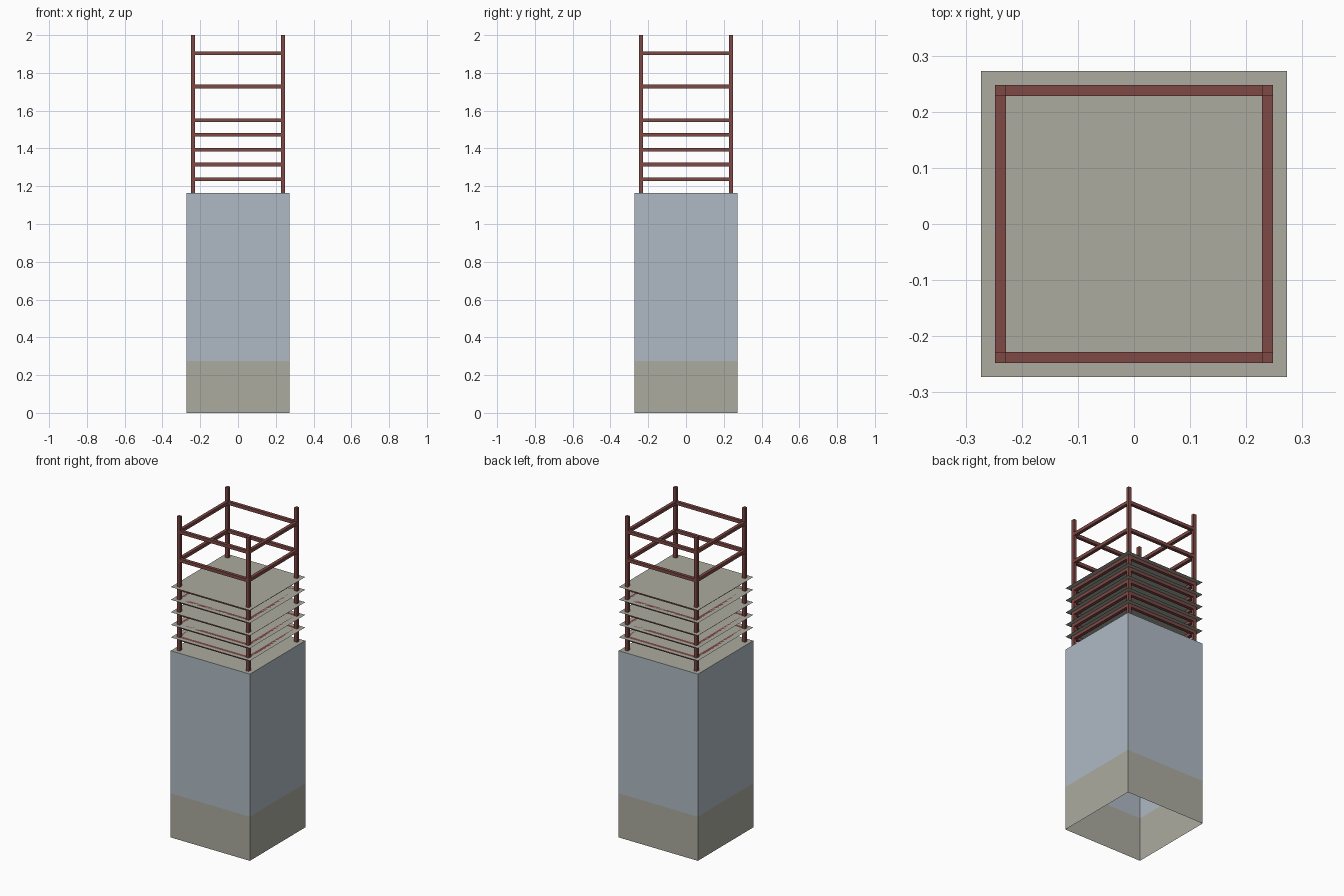
import bpy, bmesh

if "Cube" in bpy.data.objects:
    bpy.data.objects.remove(bpy.data.objects["Cube"])


def material(name, rgb):
    m = bpy.data.materials.new(name)
    m.diffuse_color = (*rgb, 1)
    m.use_nodes = True
    m.node_tree.nodes["Principled BSDF"].inputs["Base Color"].default_value = m.diffuse_color
    return m


STONE = material("warm grey stone", (0.41, 0.41, 0.35))
BLUE = material("pale blue grey", (0.43, 0.49, 0.55))
RED = material("rust red", (0.205, 0.066, 0.060))

HALF = 0.273      # half width of the tower body and slabs
POST = 0.238      # distance of the frame centre lines from the axis
T = 0.02          # frame thickness
BODY_TOP = 1.164


def finish(name, bm, *mats):
    me = bpy.data.meshes.new(name)
    bm.to_mesh(me)
    bm.free()
    for m in mats:
        me.materials.append(m)
    ob = bpy.data.objects.new(name, me)
    bpy.context.collection.objects.link(ob)
    return ob


def square(bm, z):
    return [bm.verts.new((x * HALF, y * HALF, z))
            for x, y in ((-1, -1), (1, -1), (1, 1), (-1, 1))]


def box(name, centre, size):
    bm = bmesh.new()
    bmesh.ops.create_cube(bm, size=1)
    bmesh.ops.scale(bm, vec=size, verts=bm.verts)
    bmesh.ops.translate(bm, vec=centre, verts=bm.verts)
    return finish(name, bm, RED)


# Tower shell: open underneath, stone base band, blue walls, stone roof
bm = bmesh.new()
rings = [square(bm, z) for z in (0, 0.275, BODY_TOP)]
for level in range(2):
    lo, hi = rings[level], rings[level + 1]
    for i in range(4):
        j = (i + 1) % 4
        bm.faces.new((lo[i], lo[j], hi[j], hi[i])).material_index = level
bm.faces.new(rings[-1]).material_index = 0
finish("tower_body", bm, STONE, BLUE)

# Thin floor slabs
for n, z in enumerate((1.247, 1.325, 1.404, 1.482, 1.561)):
    bm = bmesh.new()
    bm.faces.new(square(bm, z))
    finish(f"floor_slab_{n + 1}", bm, STONE)

# Corner posts
for x in (-POST, POST):
    for y in (-POST, POST):
        box("corner_post", (x, y, (BODY_TOP + 2) / 2), (T, T, 2 - BODY_TOP))

# Beams between the posts: one under each slab, two in the open frame
SPAN = 2 * POST - T
for z in (1.237, 1.315, 1.393, 1.472, 1.549, 1.728, 1.904):
    for s in (-POST, POST):
        box("beam_across", (0, s, z), (SPAN, T, T))
        box("beam_deep", (s, 0, z), (T, SPAN, T))
